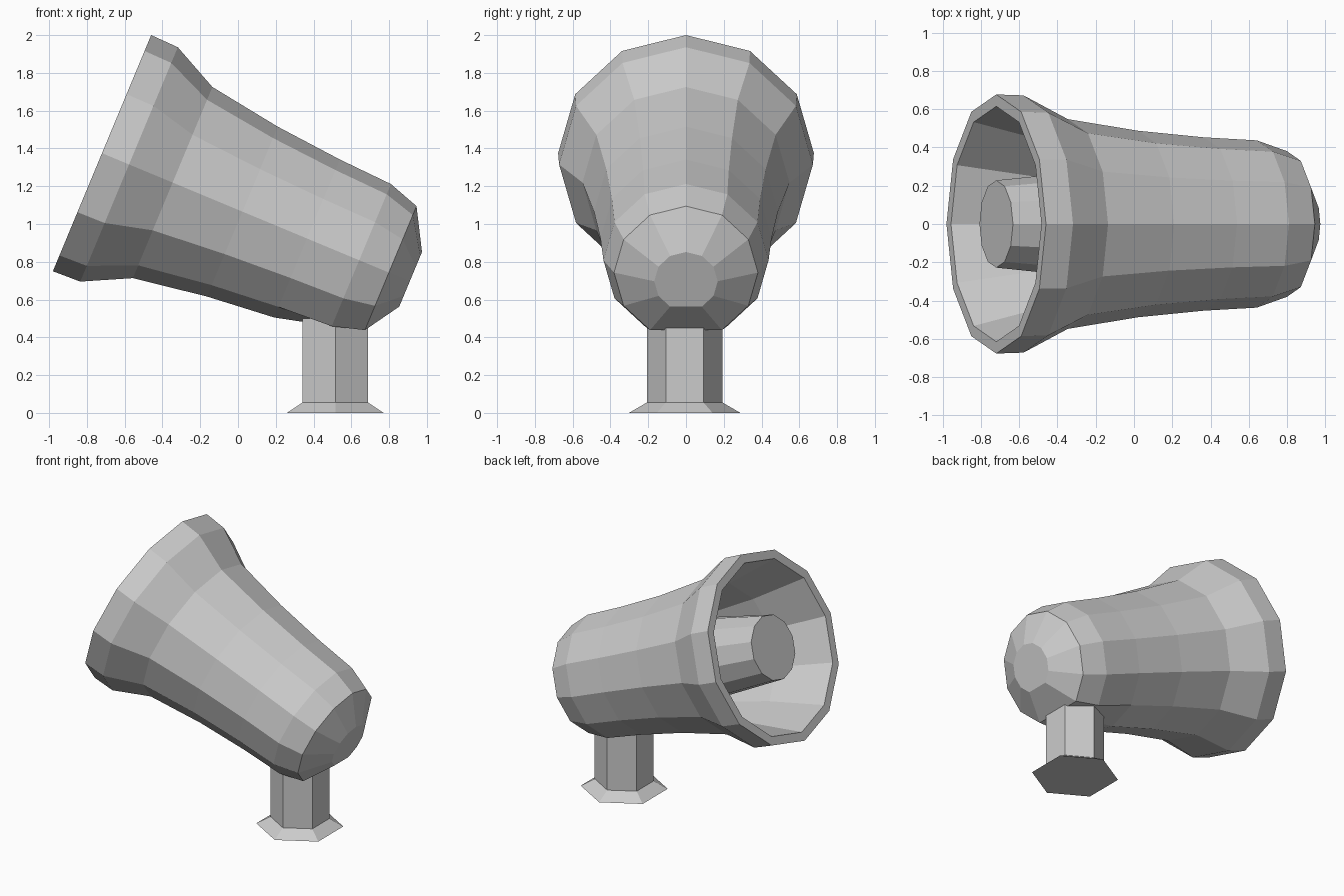
import bpy, bmesh
from math import sin, cos, pi, radians
from mathutils import Matrix

if "Cube" in bpy.data.objects:
    bpy.data.objects.remove(bpy.data.objects["Cube"])


def lathe(name, profile, sides, matrix, flat_from=None):
    """Spin (distance along axis, radius) points around local z, capping both ends."""
    bm = bmesh.new()
    rings = []
    for i, (s, r) in enumerate(profile):
        ring = []
        for k in range(sides):
            a = 2 * pi * k / sides
            # the underside is flattened where the body rests on the stand
            flat = flat_from is not None and i >= flat_from and k == sides // 2
            q = r * cos(pi / 6) if flat else r
            ring.append(bm.verts.new((q * cos(a), q * sin(a), s)))
        rings.append(ring)
    for a, b in zip(rings, rings[1:]):
        for k in range(sides):
            n = (k + 1) % sides
            bm.faces.new((a[k], a[n], b[n], b[k]))
    bm.faces.new(rings[0][::-1])
    bm.faces.new(rings[-1])
    bm.transform(matrix)
    bmesh.ops.recalc_face_normals(bm, faces=bm.faces)
    mesh = bpy.data.meshes.new(name)
    bm.to_mesh(mesh)
    bm.free()
    obj = bpy.data.objects.new(name, mesh)
    bpy.context.collection.objects.link(obj)
    return obj


# Horn: inner core, hollow bell, flared rim, tapering shell and rounded back
core = [(0, 0.228), (0.85, 0.31)]
bell = [(0.85, 0.41), (0.40, 0.495), (0, 0.615)]
shell = [(0, 0.677), (0.155, 0.672), (0.405, 0.548), (0.805, 0.487),
         (1.175, 0.453), (1.475, 0.437), (1.645, 0.381), (1.765, 0.168)]
profile = core + bell + shell
tilt = (Matrix.Translation((-0.72, 0, 1.375))
        @ Matrix.Rotation(radians(90 + 22.6), 4, 'Y')
        @ Matrix.Rotation(pi, 4, 'Z'))
lathe("horn", profile, 12, tilt, flat_from=len(profile) - 3)

# Stand: hexagonal post with a flared foot
upright = Matrix.Translation((0.515, -0.007, 0)) @ Matrix.Rotation(pi / 2, 4, 'Z')
lathe("stand", [(0, 0.295), (0.055, 0.2), (0.50, 0.2)], 6, upright)
